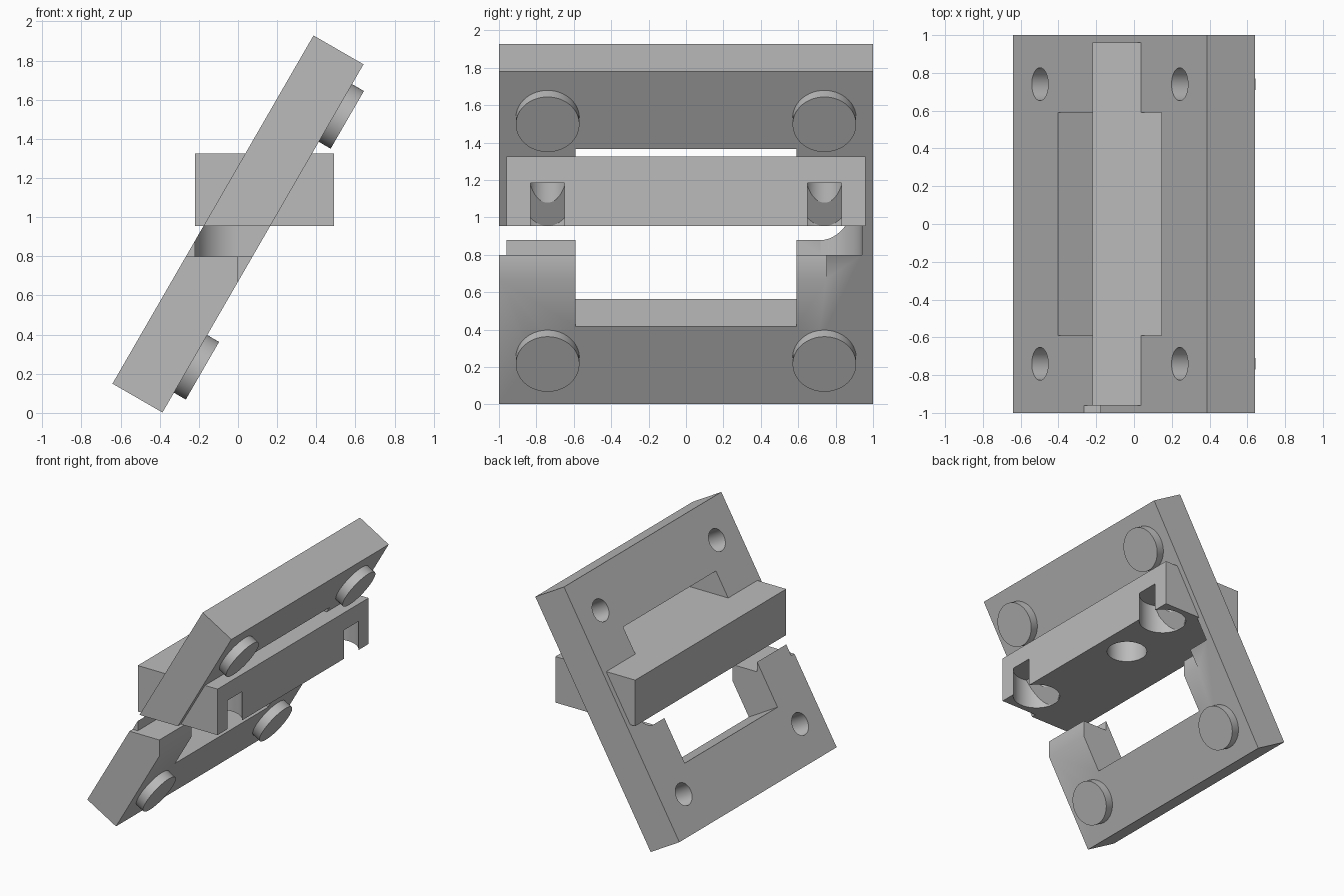
import bpy, math
from mathutils import Matrix, Vector

cube = bpy.data.objects.get("Cube")
if cube:
    bpy.data.objects.remove(cube, do_unlink=True)

grey = bpy.data.materials.new("plain_grey")
grey.use_nodes = True
COLOUR = (0.5, 0.5, 0.5, 1)
grey.diffuse_color = COLOUR
grey.node_tree.nodes["Principled BSDF"].inputs["Base Color"].default_value = COLOUR

# Frame of the leaning plate: local x is its thickness, local z its length
TILT = Matrix.Translation((0, 0, 0.965)) @ Matrix.Rotation(math.radians(30), 4, 'Y')
THICK, LENGTH, BOLT = 0.295, 2.054, 0.74
GAP_LOW, GAP_HIGH = 0.8, 0.955


def finish(name, frame):
    ob = bpy.context.object
    ob.name = name
    ob.data.transform(frame @ ob.matrix_basis)
    ob.matrix_basis = Matrix()
    ob.data.materials.clear()
    ob.data.materials.append(grey)
    return ob


def box(name, low, high, frame=Matrix()):
    low, high = Vector(low), Vector(high)
    bpy.ops.mesh.primitive_cube_add(size=1)
    ob = bpy.context.object
    ob.matrix_basis = Matrix.Translation((low + high) / 2) @ Matrix.Diagonal((*(high - low), 1))
    return finish(name, frame)


def cylinder(name, radius, depth, centre, frame=Matrix(), along_x=False):
    bpy.ops.mesh.primitive_cylinder_add(vertices=64, radius=radius, depth=depth)
    ob = bpy.context.object
    turn = Matrix.Rotation(math.pi / 2, 4, 'Y') if along_x else Matrix()
    ob.matrix_basis = Matrix.Translation(centre) @ turn
    return finish(name, frame)


def cut(target, cutter):
    mod = target.modifiers.new("cut", 'BOOLEAN')
    mod.operation = 'DIFFERENCE'
    mod.solver = 'EXACT'
    mod.object = cutter
    bpy.context.view_layer.objects.active = target
    bpy.ops.object.modifier_apply(modifier=mod.name)
    bpy.data.objects.remove(cutter, do_unlink=True)


def smooth(ob):
    bpy.ops.object.select_all(action='DESELECT')
    ob.select_set(True)
    bpy.context.view_layer.objects.active = ob
    bpy.ops.object.shade_smooth_by_angle(angle=math.radians(30))


# Leaning plate with its window
plate = box("leaning_plate", (-THICK / 2, -1, -LENGTH / 2), (THICK / 2, 1, LENGTH / 2), TILT)
cut(plate, box("window", (-1, -0.59, -0.548), (1, 0.59, 0.548), TILT))

# Sliding gap below the crossbar, open at the front and rounded at the back
cut(plate, box("gap", (-0.22, -1.1, GAP_LOW), (1, 0.72, GAP_HIGH)))
cut(plate, box("gap_mouth", (-1, -1.1, GAP_LOW), (1, -0.96, GAP_HIGH)))
cut(plate, cylinder("gap_round", 0.22, GAP_HIGH - GAP_LOW, (0, 0.72, (GAP_LOW + GAP_HIGH) / 2)))
cut(plate, box("gap_back", (0, 0.5, GAP_LOW), (1, 0.94, GAP_HIGH)))
cut(plate, box("gap_step", (0, -1.1, 0.6), (1, 0.75, GAP_LOW + 0.01)))

# Crossbar through the window
bar = box("crossbar", (-0.22, -0.96, GAP_HIGH), (0.49, 0.96, 1.325))
cut(bar, cylinder("blind_hole", 0.15, 0.4, (0.25, 0.215, 0.95)))

for side in (-1, 1):
    y = side * BOLT
    # Underside pockets with slots to the outer face
    cut(bar, cylinder("pocket", 0.176, 0.285, (0.34, y, 1.0425)))
    cut(bar, box("slot", (0.34, y - 0.075, 0.9), (0.6, y + 0.075, 1.185)))
    cut(plate, cylinder("pocket_core", 0.104, 0.23, (0.34, y, 1.07)))
    # Corner holes, each closed by a round pad
    for end in (-BOLT, BOLT):
        cut(plate, cylinder("bolt_hole", 0.087, 0.6, (0, y, end), TILT, True))
        smooth(cylinder("round_pad", 0.17, 0.07, (THICK / 2 + 0.035, y, end), TILT, True))

smooth(plate)
smooth(bar)
